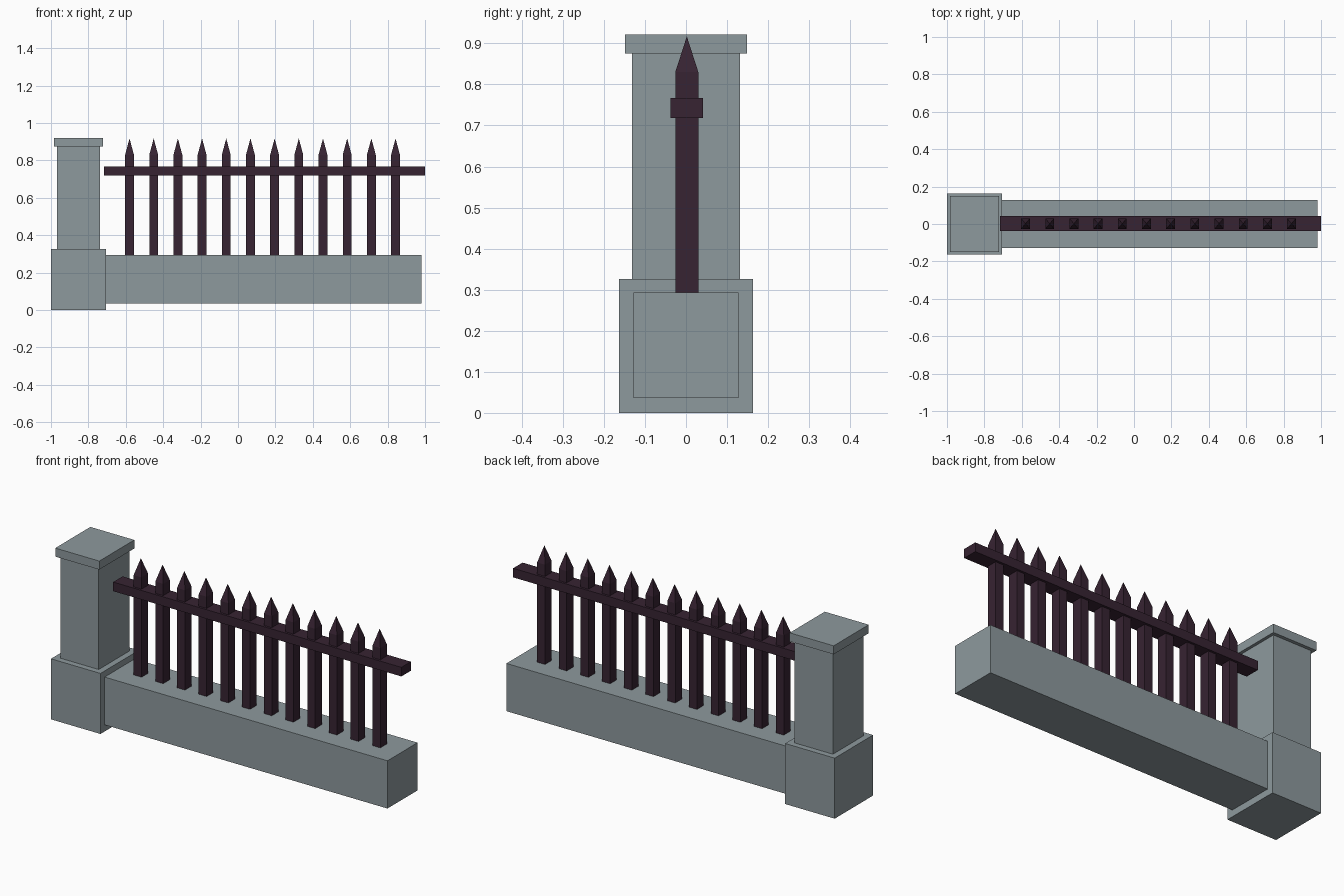
import bpy, bmesh

if "Cube" in bpy.data.objects:
    bpy.data.objects.remove(bpy.data.objects["Cube"])


def material(name, rgb):
    m = bpy.data.materials.new(name)
    m.diffuse_color = (*rgb, 1)
    m.use_nodes = True
    m.node_tree.nodes["Principled BSDF"].inputs["Base Color"].default_value = m.diffuse_color
    return m


stone = material("grey stone", (0.27, 0.32, 0.34))
iron = material("dark plum iron", (0.038, 0.017, 0.032))


def finish(name, bm, mat):
    bmesh.ops.recalc_face_normals(bm, faces=bm.faces)
    mesh = bpy.data.meshes.new(name)
    bm.to_mesh(mesh)
    bm.free()
    mesh.materials.append(mat)
    obj = bpy.data.objects.new(name, mesh)
    bpy.context.collection.objects.link(obj)
    return obj


def add_box(bm, x0, x1, y0, y1, z0, z1):
    verts = bmesh.ops.create_cube(bm, size=1)["verts"]
    for v in verts:
        v.co.x = x1 if v.co.x > 0 else x0
        v.co.y = y1 if v.co.y > 0 else y0
        v.co.z = z1 if v.co.z > 0 else z0
    return verts


def box(name, mat, *bounds):
    bm = bmesh.new()
    add_box(bm, *bounds)
    return finish(name, bm, mat)


# Stone pillar: plinth, shaft and cap
box("pillar_base", stone, -1.0, -0.705, -0.163, 0.163, 0, 0.326)
box("pillar_shaft", stone, -0.967, -0.738, -0.131, 0.131, 0.326, 0.875)
box("pillar_cap", stone, -0.984, -0.722, -0.149, 0.149, 0.875, 0.921)

# Low wall, slightly raised off the ground
box("low_wall", stone, -0.705, 0.98, -0.128, 0.128, 0.036, 0.293)

# Horizontal rail through the pickets
box("rail", iron, -0.717, 1.0, -0.038, 0.042, 0.718, 0.767)

# Row of square pickets with pyramid points
SHOULDER, TIP = 0.83, 0.917
for i in range(12):
    x, y = -0.58 + i * 0.1293, 0.002
    bm = bmesh.new()
    add_box(bm, x - 0.0235, x + 0.0235, y - 0.028, y + 0.028, 0.293, SHOULDER)
    top = max(bm.faces, key=lambda f: f.calc_center_median().z)
    tip = bmesh.ops.poke(bm, faces=[top])["verts"][0]
    tip.co.z = TIP
    finish(f"picket_{i + 1:02d}", bm, iron)
